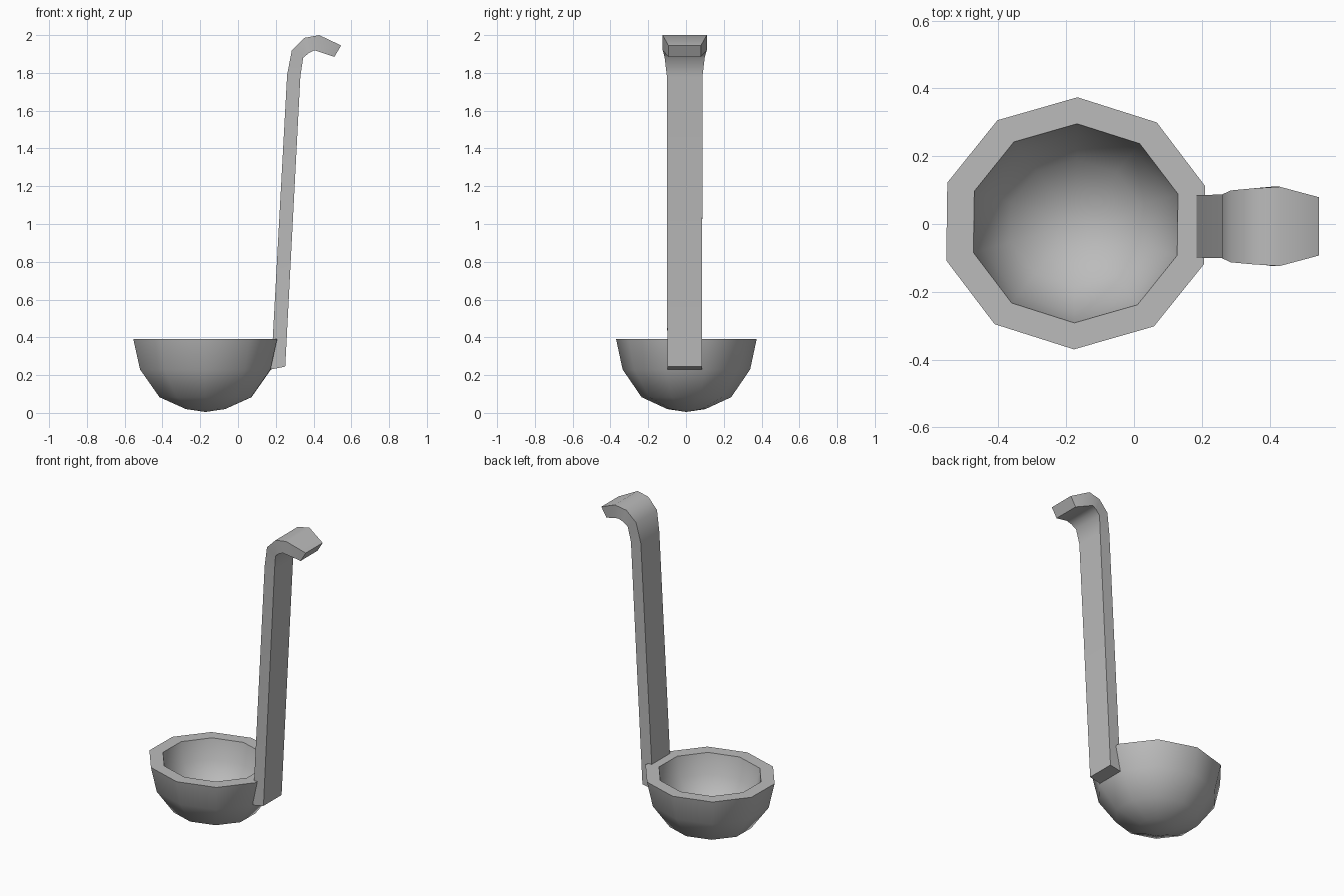
import bpy, bmesh, math
from mathutils import Matrix

if "Cube" in bpy.data.objects:
    bpy.data.objects.remove(bpy.data.objects["Cube"])

metal = bpy.data.materials.new("grey_metal")
metal.use_nodes = True
grey = (0.5, 0.5, 0.5, 1)
metal.diffuse_color = grey
metal.node_tree.nodes["Principled BSDF"].inputs["Base Color"].default_value = grey


def finish(bm, name, angle):
    bmesh.ops.recalc_face_normals(bm, faces=bm.faces)
    mesh = bpy.data.meshes.new(name)
    bm.to_mesh(mesh)
    bm.free()
    mesh.materials.append(metal)
    obj = bpy.data.objects.new(name, mesh)
    bpy.context.collection.objects.link(obj)
    bpy.ops.object.select_all(action='DESELECT')
    obj.select_set(True)
    bpy.context.view_layer.objects.active = obj
    bpy.ops.object.shade_smooth_by_angle(angle=math.radians(angle))
    return obj


def bridge(bm, a, b):
    for i in range(len(a)):
        j = (i + 1) % len(a)
        bm.faces.new((a[i], a[j], b[j], b[i]))


# Bowl: ten-sided shell, the inner wall is a scaled copy of the outer one
RIM, SIDES, INNER = 0.39, 10, 0.79
outer = [(0.108, 0.02), (0.255, 0.083), (0.363, 0.23), (0.4, RIM)]
bm = bmesh.new()


def shell(scale):
    pole = bm.verts.new((0, 0, RIM + (0.005 - RIM) * scale))
    rings = []
    for r, z in outer:
        rings.append([bm.verts.new((r * scale * math.cos(a), 0.93 * r * scale * math.sin(a),
                                    RIM + (z - RIM) * scale))
                      for a in (math.pi / 2 + math.tau * k / SIDES for k in range(SIDES))])
    for i in range(SIDES):
        bm.faces.new((pole, rings[0][i], rings[0][(i + 1) % SIDES]))
    for lower, upper in zip(rings, rings[1:]):
        bridge(bm, lower, upper)
    return rings[-1]


bridge(bm, shell(1), shell(INNER))
bmesh.ops.transform(bm, verts=bm.verts,
                    matrix=Matrix.Translation((-0.172, 0.002, 0)) @ Matrix.Rotation(math.radians(-0.8), 4, 'Z'))
finish(bm, "bowl", 50)

# Handle: flat bar bent into a hook; each station is back point, front point, half width
stations = [((0.175, 0.23), (0.25, 0.245), 0.092),
            ((0.26, 1.79), (0.33, 1.78), 0.094),
            ((0.285, 1.92), (0.345, 1.88), 0.106),
            ((0.35, 1.985), (0.375, 1.905), 0.112),
            ((0.43, 2.0), (0.405, 1.92), 0.117),
            ((0.546, 1.945), (0.51, 1.885), 0.086)]
bm = bmesh.new()
sections = []
for (bx, bz), (fx, fz), w in stations:
    sections.append([bm.verts.new((x, y - 0.007, z))
                     for x, y, z in ((bx, -w, bz), (bx, w, bz), (fx, w, fz), (fx, -w, fz))])
for a, b in zip(sections, sections[1:]):
    bridge(bm, a, b)
bm.faces.new(sections[0])
bm.faces.new(sections[-1])
finish(bm, "handle", 50)
